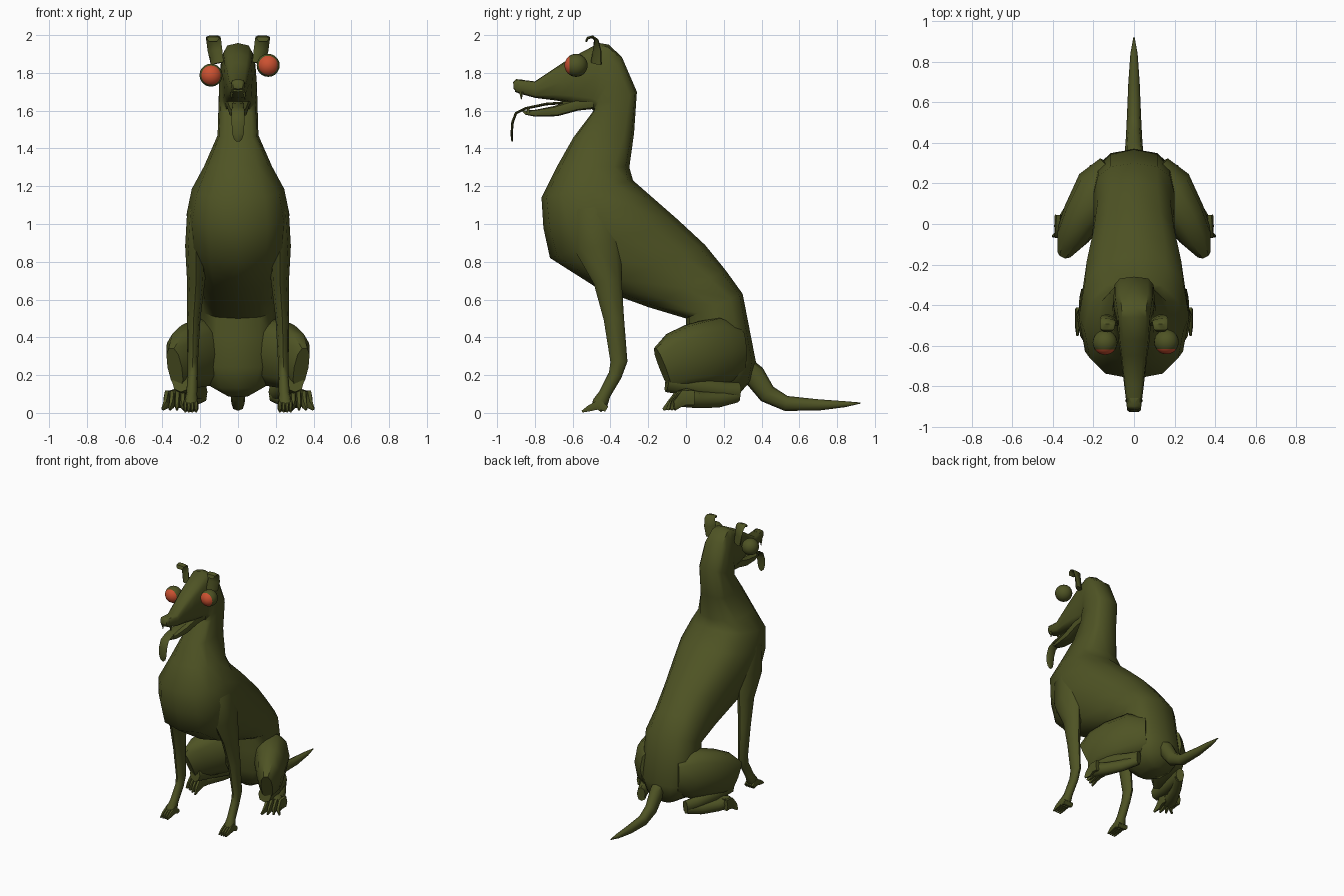
import bpy, bmesh, math
from mathutils import Vector


def material(name, rgb):
    m = bpy.data.materials.new(name)
    m.diffuse_color = (*rgb, 1)
    return m


GREEN = material("olive green", (0.077, 0.087, 0.0175))
RED = material("eye red", (0.60, 0.082, 0.03))


def finish(name, bm, mirror=False, angle=50):
    bmesh.ops.recalc_face_normals(bm, faces=bm.faces)
    me = bpy.data.meshes.new(name)
    bm.to_mesh(me)
    bm.free()
    ob = bpy.data.objects.new(name, me)
    bpy.context.collection.objects.link(ob)
    me.materials.append(GREEN)
    bpy.ops.object.select_all(action='DESELECT')
    bpy.context.view_layer.objects.active = ob
    ob.select_set(True)
    bpy.ops.object.shade_smooth_by_angle(angle=math.radians(angle))
    if mirror:
        ob.modifiers.new("mirror", 'MIRROR')
    return ob


def loft(bm, rings, n=12):
    """Skin a list of (centre, u, v, squareness power) cross-sections and cap both ends."""
    def bend(t, p):
        return math.copysign(abs(t) ** p, t) if abs(t) > 1e-6 else 0
    loops = []
    for c, u, v, p in rings:
        loops.append([bm.verts.new(c + u * bend(math.cos(a), p) + v * bend(math.sin(a), p))
                      for a in (2 * math.pi * i / n for i in range(n))])
    for a, b in zip(loops, loops[1:]):
        for i in range(n):
            j = (i + 1) % n
            bm.faces.new((a[i], a[j], b[j], b[i]))
    bm.faces.new(loops[0])
    bm.faces.new(loops[-1])


def profile(bm, rows, n=12):
    """Rows: top y, top z, bottom y, bottom z, half width. The head is squarer."""
    rings = []
    for ty, tz, by, bz, w in rows:
        top, bot = Vector((0, ty, tz)), Vector((0, by, bz))
        rings.append(((top + bot) / 2, Vector((w, 0, 0)), (top - bot) / 2,
                      0.55 if tz > 1.4 else 0.8))
    loft(bm, rings, n)


def limb(bm, pts, ref=(0, 0, 1), n=8, power=0.9):
    """Points: x, y, z, side radius, radius along ref."""
    ps = [Vector(p[:3]) for p in pts]
    rings = []
    for i, p in enumerate(pts):
        t = (ps[min(i + 1, len(ps) - 1)] - ps[max(i - 1, 0)]).normalized()
        u = t.cross(Vector(ref)).normalized()
        v = u.cross(t).normalized()
        rings.append((ps[i], u * p[3], v * p[4], power))
    loft(bm, rings, n)


# Body: snout, skull, neck, chest, belly and rump in one skin
bm = bmesh.new()
profile(bm, [
    (-.905, 1.75, -.905, 1.70, .03), (-.885, 1.765, -.88, 1.69, .038),
    (-.80, 1.755, -.80, 1.668, .048), (-.65, 1.855, -.66, 1.65, .065),
    (-.57, 1.90, -.59, 1.635, .076), (-.46, 1.958, -.50, 1.61, .084),
    (-.41, 1.95, -.49, 1.60, .09), (-.34, 1.885, -.488, 1.60, .10),
    (-.26, 1.70, -.50, 1.585, .103), (-.275, 1.48, -.595, 1.46, .108),
    (-.30, 1.30, -.68, 1.31, .18), (-.28, 1.23, -.765, 1.14, .245),
    (-.16, 1.125, -.755, .98, .272), (-.04, 1.02, -.72, .82, .262),
    (.10, .89, -.46, .655, .222), (.21, .755, -.20, .56, .20),
    (.30, .63, .0, .50, .20), (.335, .45, .0, .40, .20),
    (.37, .27, .0, .24, .20), (.345, .17, .04, .13, .16), (.28, .10, .10, .085, .06)])
finish("body", bm)

# Lower jaw
bm = bmesh.new()
profile(bm, [(-.87, 1.60, -.85, 1.578, .025), (-.80, 1.605, -.80, 1.568, .038),
             (-.70, 1.625, -.68, 1.57, .05), (-.62, 1.65, -.57, 1.60, .06),
             (-.50, 1.68, -.47, 1.61, .07)], n=10)
finish("lower_jaw", bm)

# Tongue hanging out of the mouth
bm = bmesh.new()
limb(bm, [(0, -.60, 1.645, .03, .007), (0, -.74, 1.635, .032, .007),
          (0, -.85, 1.612, .033, .007), (0, -.90, 1.587, .034, .007),
          (0, -.918, 1.54, .034, .007), (0, -.923, 1.48, .031, .006),
          (0, -.922, 1.45, .022, .005), (0, -.92, 1.436, .008, .003)], ref=(0, -.7, .7))
finish("tongue", bm)

# Nose pad
bm = bmesh.new()
profile(bm, [(-.915, 1.752, -.913, 1.715, .027), (-.90, 1.767, -.90, 1.705, .037),
             (-.86, 1.763, -.86, 1.71, .037)], n=8)
finish("nose", bm)

# Fangs
bm = bmesh.new()
for x, y, z, s in ((.034, -.872, 1.70, -.04), (.028, -.835, 1.59, .03)):
    limb(bm, [(x, y, z, .010, .012), (x, y, z + s, .002, .002)], ref=(0, 1, 0), n=5)
finish("fangs", bm, mirror=True)

# Folded ears
bm = bmesh.new()
limb(bm, [(.11, -.475, 1.85, .042, .02), (.122, -.47, 1.92, .043, .013),
          (.129, -.475, 1.975, .040, .01), (.131, -.495, 1.991, .038, .008),
          (.132, -.52, 1.985, .034, .007), (.132, -.53, 1.965, .022, .005)],
     ref=(0, .3, .95))
finish("ears", bm, mirror=True)

# Bulging eyes with a red front cap
for side, loc in (("right", (.16, -.582, 1.84)), ("left", (-.143, -.585, 1.788))):
    bm = bmesh.new()
    bmesh.ops.create_uvsphere(bm, u_segments=20, v_segments=16, radius=.061)
    for v in bm.verts:
        x, y, z = v.co
        v.co = Vector((x, -z, y)) + Vector(loc)
    ob = finish("eye_" + side, bm)
    ob.data.materials.append(RED)
    for f in ob.data.polygons:
        if f.center.y - loc[1] < -.036:
            f.material_index = 1

# Tail
bm = bmesh.new()
limb(bm, [(0, .30, .26, .05, .05), (0, .36, .20, .045, .06), (0, .43, .10, .04, .05),
          (0, .53, .05, .035, .04), (0, .70, .042, .028, .03),
          (0, .84, .046, .018, .016), (0, .923, .052, .003, .003)])
finish("tail", bm)

# Front legs
bm = bmesh.new()
limb(bm, [(.17, -.50, 1.18, .06, .08), (.20, -.48, 1.06, .07, .13),
          (.22, -.465, .88, .06, .125), (.222, -.415, .70, .048, .075),
          (.235, -.382, .50, .036, .054), (.24, -.355, .27, .028, .045),
          (.24, -.375, .20, .027, .036), (.245, -.43, .10, .029, .032),
          (.25, -.455, .05, .037, .042), (.25, -.475, .022, .038, .03)], ref=(0, 1, 0))
for i in range(4):
    x = .222 + .019 * i
    limb(bm, [(x, -.42, .02, .012, .018), (x, -.46, .045, .013, .03),
              (x, -.51, .025, .012, .019), (x, -.55, .007, .006, .006)], n=6)
finish("front_legs", bm, mirror=True)

# Hind thighs, splayed outwards and blended into the rump
bm = bmesh.new()
limb(bm, [(.09, .26, .33, .10, .14), (.165, .17, .325, .13, .185),
          (.25, .04, .30, .105, .175), (.30, -.05, .275, .085, .155),
          (.335, -.125, .24, .042, .115)], n=10, power=.85)
finish("hind_thighs", bm, mirror=True)

# Folded hind shins
bm = bmesh.new()
limb(bm, [(.30, -.10, .165, .05, .055), (.27, .05, .14, .048, .055),
          (.22, .20, .115, .04, .05), (.19, .28, .11, .03, .05)])
finish("hind_shins", bm, mirror=True)

# Hind feet with spread toes
bm = bmesh.new()
limb(bm, [(.19, .27, .09, .03, .035), (.25, .17, .07, .035, .042),
          (.305, .06, .07, .045, .045), (.33, .0, .08, .055, .05),
          (.34, -.03, .075, .05, .045)])
for i in range(4):
    k = i / 3
    x, y = .288 + .085 * k, -.005 + .03 * k
    limb(bm, [(x, y + .02, .08, .018, .045), (x + .003, y - .035, .08, .018, .045),
              (x + .006, y - .075, .045, .015, .028),
              (x - .003 + .03 * k, y - .115 + .03 * k, .018, .007, .008)], n=6)
finish("hind_feet", bm, mirror=True)
